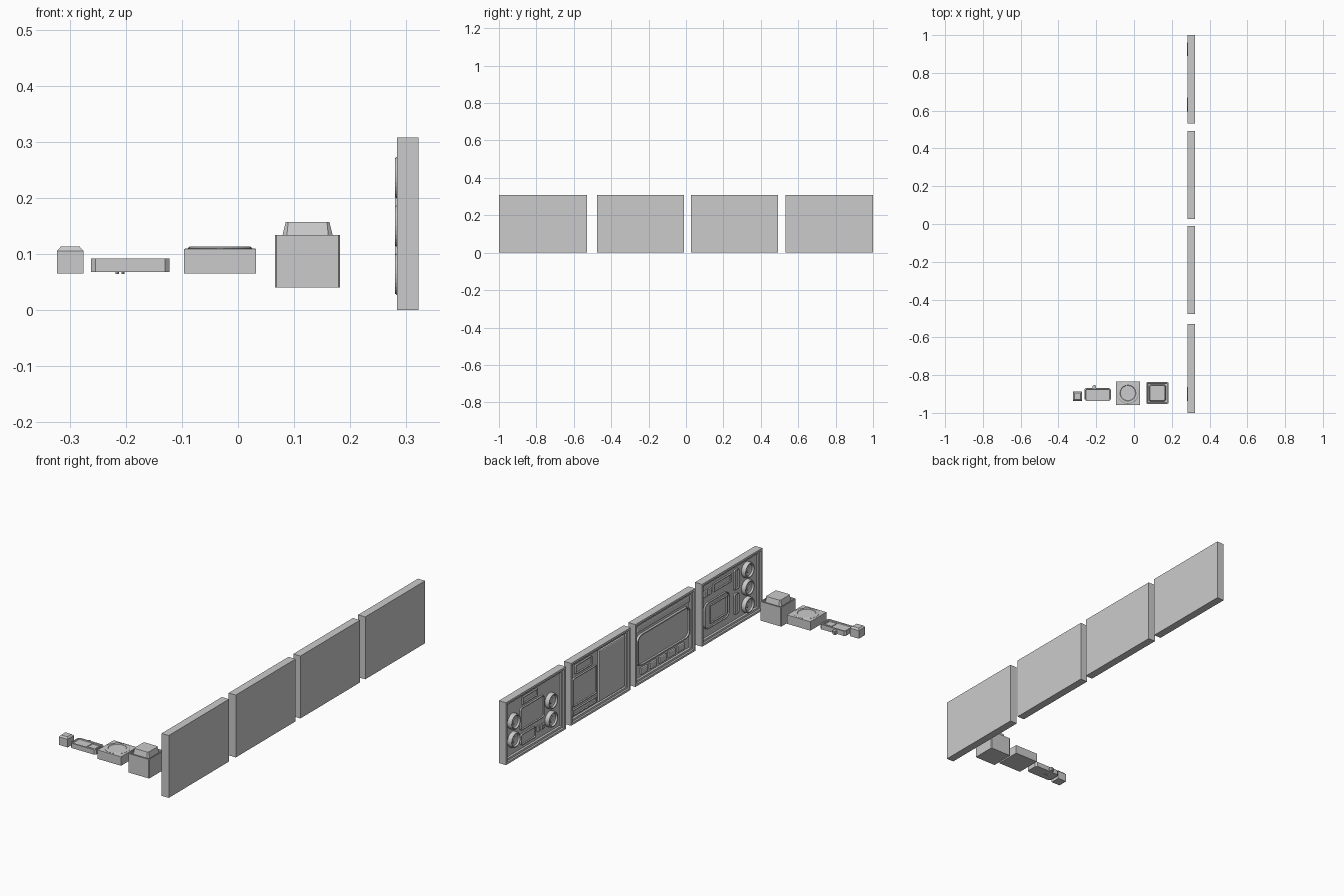
import bpy, bmesh, math
from mathutils import Matrix

if "Cube" in bpy.data.objects:
    bpy.data.objects.remove(bpy.data.objects["Cube"])

BACK, FLOOR = 0.322, 0.301


def wall(x):
    # local: a = distance from y=1 towards -y, b = z, height towards -x
    return Matrix(((0, 0, -1, x), (-1, 0, 0, 1), (0, 1, 0, 0), (0, 0, 0, 1)))


def rect(a0, a1, b0, b1, r=0, seg=4):
    if r == 0:
        return [(a0, b0), (a1, b0), (a1, b1), (a0, b1)]
    pts = []
    centres = [(a1 - r, b0 + r, -90), (a1 - r, b1 - r, 0), (a0 + r, b1 - r, 90), (a0 + r, b0 + r, 180)]
    for ca, cb, start in centres:
        for i in range(seg + 1):
            t = math.radians(start + 90 * i / seg)
            pts.append((ca + r * math.cos(t), cb + r * math.sin(t)))
    return pts


def circle(a, b, r, n=28):
    return [(a + r * math.cos(2 * math.pi * i / n), b + r * math.sin(2 * math.pi * i / n)) for i in range(n)]


def solid(name, outline, height, steps=(), mat=Matrix()):
    """Extrude an outline, then inset / raise / sink its top face step by step."""
    bm = bmesh.new()
    base = bm.faces.new([bm.verts.new((a, b, 0)) for a, b in outline])
    bmesh.ops.recalc_face_normals(bm, faces=[base])
    ext = bmesh.ops.extrude_face_region(bm, geom=[base], use_keep_orig=True)
    top = [f for f in ext["geom"] if isinstance(f, bmesh.types.BMFace)][0]
    for v in top.verts:
        v.co.z += height
    bmesh.ops.recalc_face_normals(bm, faces=bm.faces[:])
    for inset, rise in steps:
        bm.normal_update()
        bmesh.ops.inset_region(bm, faces=[top], thickness=inset, use_even_offset=True)
        for v in top.verts:
            v.co.z += rise
    bm.transform(mat)
    bmesh.ops.recalc_face_normals(bm, faces=bm.faces[:])
    me = bpy.data.meshes.new(name)
    bm.to_mesh(me)
    bm.free()
    ob = bpy.data.objects.new(name, me)
    bpy.context.collection.objects.link(ob)
    return ob


def detail(name, outline, h=0.008, steps=((0.004, 0), (0.001, -0.006))):
    return solid(name, outline, h, steps, wall(FLOOR))


def up(name, outline, z, height, steps=()):
    return solid(name, outline, height, steps, Matrix.Translation((0, 0, z)))


def dial(name, a, b, r):
    detail(name, circle(a, b, r), 0.016,
           [(0.003, 0.005), (0.004, 0), (0.004, -0.008), (0.012, -0.003), (0.001, 0.004)])


# Four wall panels with a stepped rim and sunken face
panels = [(0.0, 0.467), (0.508, 0.973), (1.01, 1.477), (1.53, 2.0)]
for i, (a0, a1) in enumerate(panels):
    solid(f"panel_{i + 1}", rect(a0, a1, 0, 0.308), 0.039,
          [(0.010, 0), (0.001, -0.008), (0.010, 0), (0.001, -0.010)], wall(BACK))

PLAIN = ((0.003, 0.002),)

# Panel 1: four dials around a screen
for j, (a, b) in enumerate([(0.075, 0.185), (0.075, 0.095), (0.367, 0.175), (0.367, 0.085)]):
    dial(f"panel_1_dial_{j + 1}", a, b, 0.038)
detail("panel_1_screen", rect(0.13, 0.315, 0.115, 0.225, 0.012))
detail("panel_1_display", rect(0.145, 0.265, 0.24, 0.275))
detail("panel_1_tray", rect(0.135, 0.25, 0.04, 0.095, 0.01))
for j in range(3):
    detail(f"panel_1_button_{j + 1}", rect(0.265 + j * 0.02, 0.278 + j * 0.02, 0.06, 0.085), 0.008, PLAIN)

# Panel 2: narrow bay on one side, tall blank door on the other
detail("panel_2_bay", rect(0.54, 0.725, 0.075, 0.215, 0.008))
detail("panel_2_display", rect(0.56, 0.69, 0.23, 0.275, 0.006))
detail("panel_2_strip", rect(0.54, 0.725, 0.032, 0.06))
detail("panel_2_door", rect(0.738, 0.94, 0.03, 0.28), 0.011, PLAIN)

# Panel 3: wide rounded screen with a row of keys below
detail("panel_3_header", rect(1.04, 1.447, 0.25, 0.28), 0.006, PLAIN)
detail("panel_3_screen", rect(1.04, 1.447, 0.08, 0.235, 0.03), 0.011, ((0.006, 0), (0.001, -0.008)))
for j in range(5):
    a = 1.07 + j * 0.072
    detail(f"panel_3_key_{j + 1}", rect(a, a + 0.05, 0.035, 0.065), 0.009, PLAIN)

# Panel 4: column of three dials, slots and screen
for j, b in enumerate((0.236, 0.15, 0.064)):
    dial(f"panel_4_dial_{j + 1}", 1.9, b, 0.038)
detail("panel_4_screen", rect(1.565, 1.76, 0.06, 0.19, 0.03))
detail("panel_4_inner_screen", rect(1.61, 1.74, 0.08, 0.17), 0.009)
detail("panel_4_display", rect(1.64, 1.775, 0.225, 0.265))
for j in range(2):
    detail(f"panel_4_light_{j + 1}", rect(1.565 + j * 0.033, 1.588 + j * 0.033, 0.225, 0.255), 0.008, PLAIN)
detail("panel_4_slot_top", rect(1.80, 1.835, 0.17, 0.27, 0.008))
detail("panel_4_slot_bottom", rect(1.80, 1.835, 0.05, 0.15, 0.008))

# Small chamfered cube
up("small_cube", rect(-0.323, -0.275, -0.936, -0.888), 0.065, 0.040, [(0.007, 0.008)])

# Flat unit with clipped corners, recessed top and a small plug
up("flat_unit", rect(-0.262, -0.122, -0.936, -0.868, 0.008, 1), 0.068, 0.024,
   [(0.006, 0), (0.002, -0.004)])
up("flat_unit_pad", rect(-0.18, -0.135, -0.925, -0.88), 0.085, 0.006, [(0.004, 0), (0.001, -0.002)])
up("flat_unit_plug", circle(-0.21, -0.862, 0.010, 10), 0.068, 0.018)
for s in (-1, 1):
    up("flat_unit_foot", circle(-0.21 + s * 0.005, -0.9, 0.003, 8), 0.064, 0.006)

# Square base with a round turntable
up("turntable_base", rect(-0.096, 0.032, -0.958, -0.833), 0.065, 0.044, [(0.003, 0.001)])
up("turntable_disc", circle(-0.032, -0.895, 0.057, 32), 0.108, 0.003,
   [(0.003, 0.002), (0.012, 0), (0.002, -0.002)])

# Box with a sunken rim and tapered cap
up("cap_box", rect(0.066, 0.182, -0.953, -0.837, 0.003, 1), 0.04, 0.094, [(0.006, 0), (0.001, -0.008)])
up("tapered_cap", rect(0.079, 0.169, -0.940, -0.850, 0.008, 1), 0.120, 0.012, [(0.006, 0.025)])
